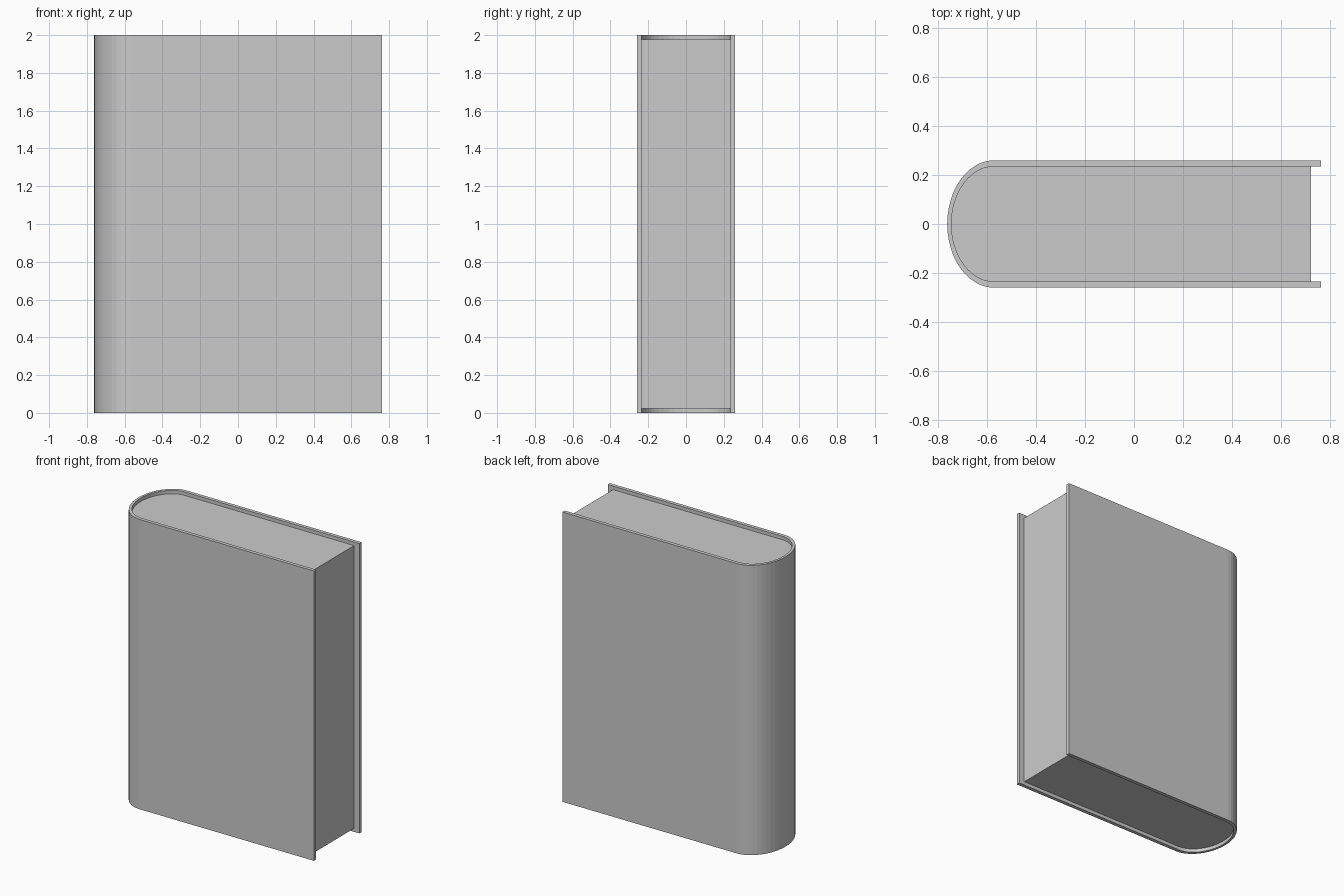
import bpy, bmesh, math

if "Cube" in bpy.data.objects:
    bpy.data.objects.remove(bpy.data.objects["Cube"])

HEIGHT = 2.0
ARC_X = -0.57      # where the flat boards meet the rounded spine
STEPS = 24


def u_profile(end_x, rx, ry):
    """Open U outline: back board, rounded spine, front board."""
    pts = [(end_x, ry)]
    for i in range(STEPS + 1):
        a = math.pi / 2 + math.pi * i / STEPS
        pts.append((ARC_X + rx * math.cos(a), ry * math.sin(a)))
    pts.append((end_x, -ry))
    return pts


def make_prism(name, faces, z0, z1):
    """Extrude a flat set of profile faces from z0 to z1."""
    bm = bmesh.new()
    for pts in faces:
        bm.faces.new([bm.verts.new((x, y, z0)) for x, y in pts])
    bmesh.ops.remove_doubles(bm, verts=bm.verts[:], dist=1e-5)
    ext = bmesh.ops.extrude_face_region(bm, geom=bm.faces[:], use_keep_orig=True)
    top = [g for g in ext["geom"] if isinstance(g, bmesh.types.BMVert)]
    bmesh.ops.translate(bm, verts=top, vec=(0, 0, z1 - z0))
    bmesh.ops.recalc_face_normals(bm, faces=bm.faces[:])
    mesh = bpy.data.meshes.new(name)
    bm.to_mesh(mesh)
    bm.free()
    obj = bpy.data.objects.new(name, mesh)
    bpy.context.collection.objects.link(obj)
    return obj


# Cover: a U-shaped shell made of quads between outer and inner outlines
outer = u_profile(0.762, 0.192, 0.26)
inner = u_profile(0.762, 0.175, 0.235)
quads = [(outer[i], outer[i + 1], inner[i + 1], inner[i])
         for i in range(len(outer) - 1)]
make_prism("cover", quads, 0.0, HEIGHT)

# Page block: fills the cover, recessed at top, bottom and fore edge
make_prism("page_block", [u_profile(0.722, 0.175, 0.235)], 0.024, HEIGHT - 0.024)
